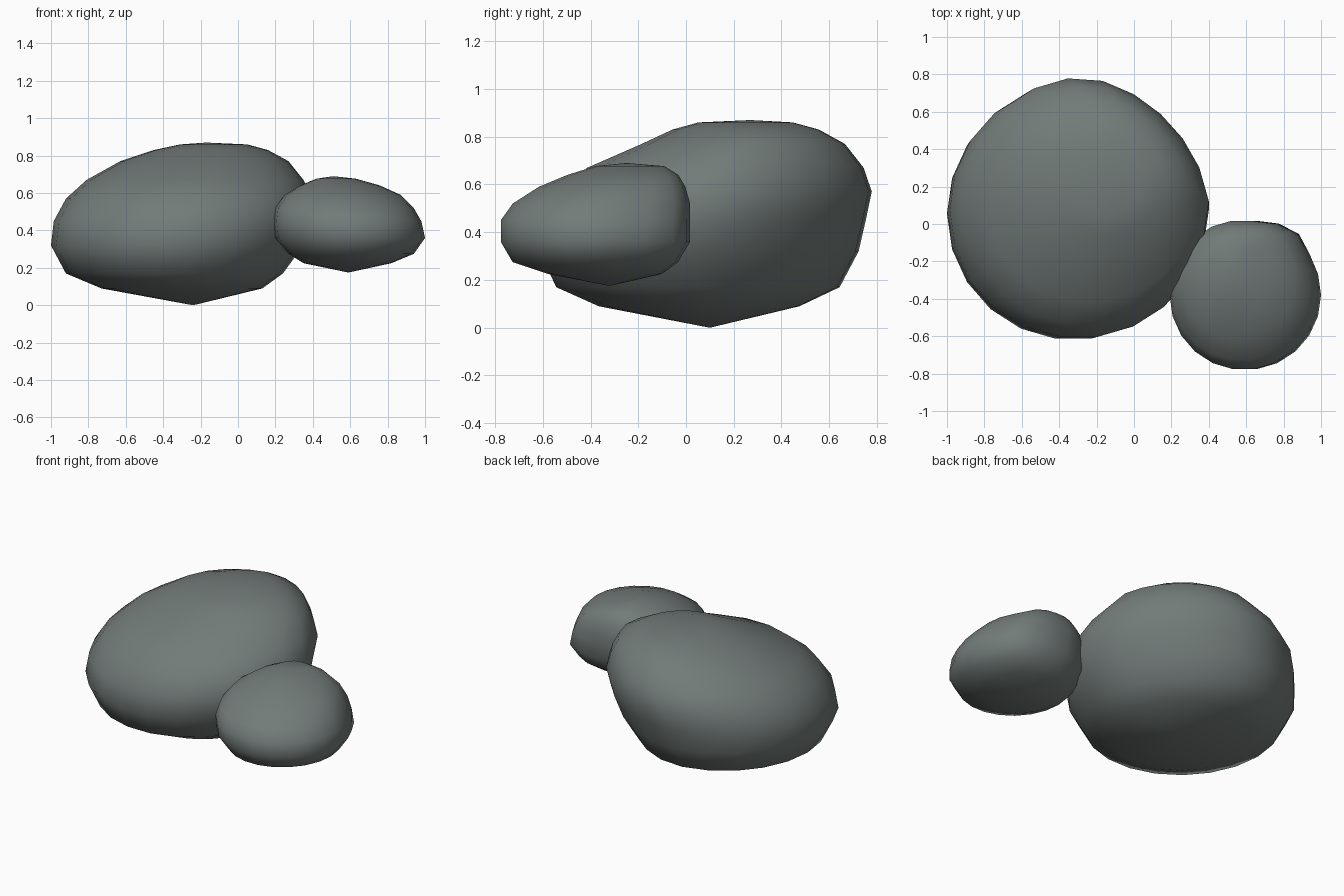
import bpy, bmesh, math

if "Cube" in bpy.data.objects:
    bpy.data.objects.remove(bpy.data.objects["Cube"])

stone = bpy.data.materials.new("grey_green_stone")
stone.diffuse_color = (0.17, 0.20, 0.193, 1)
stone.use_nodes = True
stone.node_tree.nodes["Principled BSDF"].inputs["Base Color"].default_value = stone.diffuse_color
SEGMENTS = 22


def boulder(name, bottom, rings, top, lump):
    """Loft oval rings (z, xmin, xmax, ymin, ymax) between two poles."""
    bm = bmesh.new()
    loops = []
    for z, x0, x1, y0, y1 in rings:
        loop = []
        for i in range(SEGMENTS):
            a = 2 * math.pi * i / SEGMENTS
            k = lump(a)
            loop.append(bm.verts.new(((x0 + x1) / 2 + (x1 - x0) / 2 * k * math.cos(a),
                                      (y0 + y1) / 2 + (y1 - y0) / 2 * k * math.sin(a), z)))
        loops.append(loop)
    low, high = bm.verts.new(bottom), bm.verts.new(top)
    for i in range(SEGMENTS):
        j = (i + 1) % SEGMENTS
        bm.faces.new((low, loops[0][j], loops[0][i]))
        bm.faces.new((high, loops[-1][i], loops[-1][j]))
        for a, b in zip(loops, loops[1:]):
            bm.faces.new((a[i], a[j], b[j], b[i]))
    for f in bm.faces:
        f.smooth = True
    me = bpy.data.meshes.new(name)
    bm.to_mesh(me)
    bm.free()
    me.materials.append(stone)
    bpy.context.collection.objects.link(bpy.data.objects.new(name, me))


# Large boulder, flattened on its back right side
boulder("large_boulder", (-0.24, 0.10, 0), [
    (0.09, -0.73, 0.13, -0.37, 0.48),
    (0.17, -0.92, 0.24, -0.55, 0.65),
    (0.32, -1.00, 0.35, -0.62, 0.73),
    (0.45, -0.985, 0.40, -0.61, 0.76),
    (0.57, -0.92, 0.40, -0.54, 0.785),
    (0.67, -0.81, 0.35, -0.42, 0.75),
    (0.77, -0.63, 0.27, -0.19, 0.67),
    (0.83, -0.45, 0.16, -0.06, 0.56),
    (0.86, -0.31, 0.05, 0.05, 0.45)], (-0.17, 0.27, 0.87),
    lambda a: 1 - 0.07 * max(0, math.cos(2 * a - math.pi / 2)) * (a < math.pi / 2))

# Small boulder, with a blunt corner at the back right
boulder("small_boulder", (0.59, -0.32, 0.175), [
    (0.225, 0.35, 0.82, -0.58, -0.10),
    (0.275, 0.27, 0.94, -0.73, -0.03),
    (0.36, 0.20, 1.00, -0.78, 0.02),
    (0.45, 0.19, 0.98, -0.78, 0.02),
    (0.52, 0.20, 0.94, -0.73, 0.02),
    (0.59, 0.25, 0.87, -0.62, 0.00),
    (0.64, 0.33, 0.76, -0.50, -0.03),
    (0.677, 0.42, 0.63, -0.38, -0.09)], (0.51, -0.25, 0.69),
    lambda a: 1 + 0.09 * math.exp(-((a - 0.95) / 0.25) ** 2))
